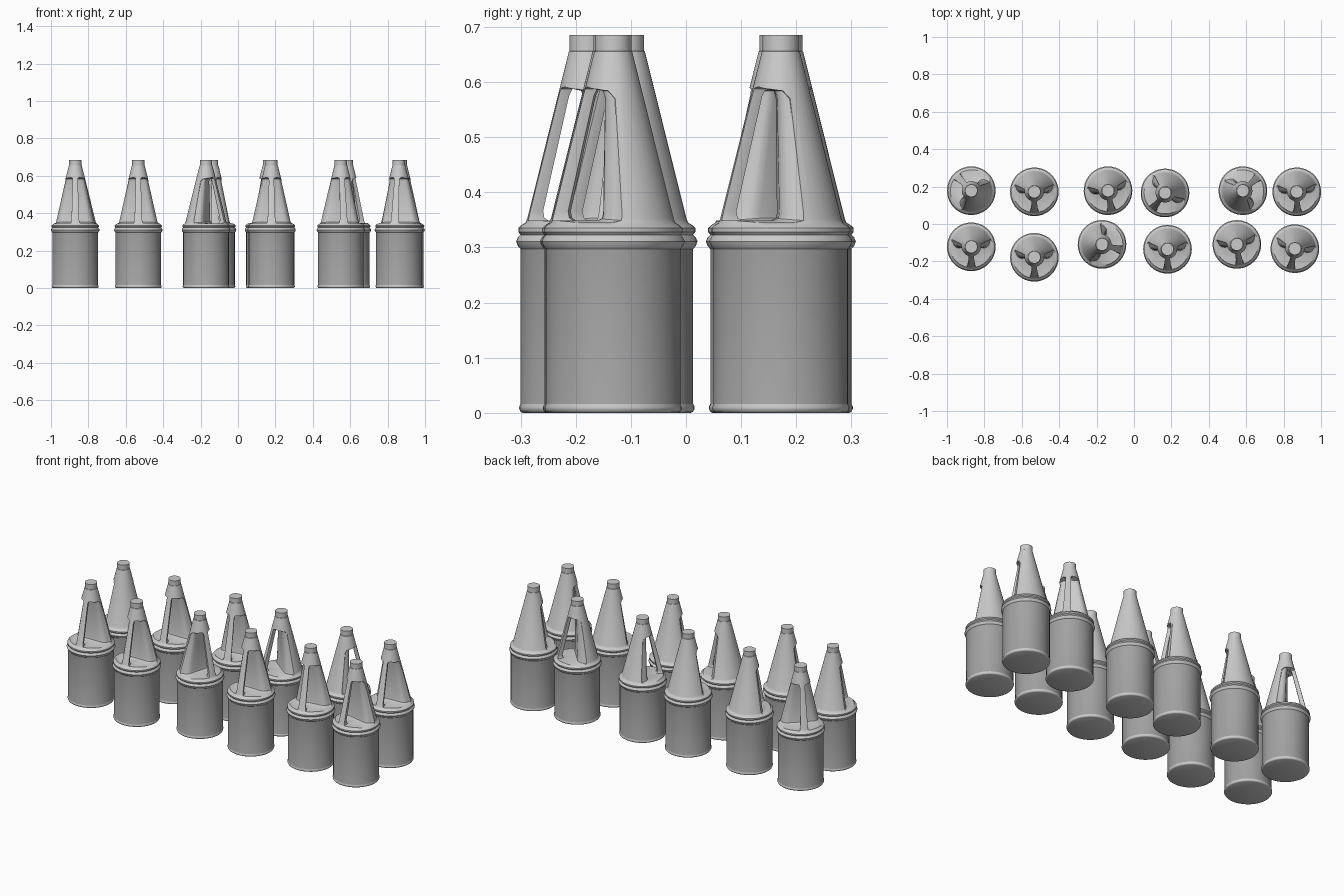
import bpy, bmesh, math

scene = bpy.context.scene
if "Cube" in bpy.data.objects:
    bpy.data.objects.remove(bpy.data.objects["Cube"])


def material(name, value):
    mat = bpy.data.materials.new(name)
    mat.use_nodes = True
    colour = (value, value, value, 1)
    mat.diffuse_color = colour
    mat.node_tree.nodes["Principled BSDF"].inputs["Base Color"].default_value = colour
    return mat


light_grey = material("light grey shell", 0.6)
mid_grey = material("mid grey sleeve", 0.36)


def add_object(name, bm):
    bmesh.ops.recalc_face_normals(bm, faces=bm.faces)
    mesh = bpy.data.meshes.new(name)
    bm.to_mesh(mesh)
    bm.free()
    obj = bpy.data.objects.new(name, mesh)
    scene.collection.objects.link(obj)
    return obj


def loft(rings):
    """Closed solid through equal-length rings of points."""
    bm = bmesh.new()
    loops = [[bm.verts.new(p) for p in ring] for ring in rings]
    for a, b in zip(loops, loops[1:]):
        for i in range(len(a)):
            j = (i + 1) % len(a)
            bm.faces.new((a[i], a[j], b[j], b[i]))
    bm.faces.new(loops[0])
    bm.faces.new(loops[-1])
    return bm


# Bottle outline: base lip, body, two beads, cone, neck (radius, height)
SLEEVE_LOW, SLEEVE_HIGH = 0.016, 0.297
outline = [(0.118, 0), (0.122, 0.002), (0.1245, 0.007), (0.1245, 0.011), (0.122, SLEEVE_LOW),
           (0.122, SLEEVE_HIGH), (0.127, 0.303), (0.130, 0.311), (0.127, 0.318),
           (0.122, 0.323), (0.126, 0.328), (0.126, 0.335), (0.121, 0.340),
           (0.113, 0.345), (0.110, 0.352), (0.0345, 0.655), (0.033, 0.656), (0.033, 0.685)]
SIDES = 40
turns = [2 * math.pi * i / SIDES for i in range(SIDES)]
blank = add_object("bottle_blank", loft(
    [[(r * math.cos(t), r * math.sin(t), z) for t in turns] for r, z in outline]))

# Handle opening, side outline: (y, z, forward flare, backward flare, downward flare)
opening = [(-0.072, 0.349, 1, 0, 1), (-0.015, 0.349, 0, 0.7, 1), (-0.007, 0.353, 0, 1, 1),
           (-0.005, 0.362, 0, 1, 0.5), (-0.008, 0.570, 0, 1, 0), (-0.012, 0.584, 0, 0.6, 0),
           (-0.020, 0.591, 0.3, 0, 0), (-0.028, 0.587, 0.7, 0, 0), (-0.034, 0.575, 1, 0, 0),
           (-0.081, 0.366, 1, 0, 0.5), (-0.079, 0.354, 1, 0, 1)]
# Rounded flare growing with distance from the middle: (x, taper, forward, backward, down)
half = [(0.012, 0.5, 0, 0, 0), (0.018, 0.5, 0.012, 0, 0), (0.029, 0.5, 0.055, 0, 0),
        (0.065, 1, 0.07, 0, 0), (0.080, 1, 0.075, 0.004, 0.001),
        (0.091, 1, 0.08, 0.013, 0.002), (0.098, 1, 0.085, 0.028, 0.003),
        (0.102, 1, 0.085, 0.043, 0.004), (0.150, 1, 0.09, 0.08, 0.005)]


def cutter_ring(side, x, taper, forward, backward, down):
    """The opening's outline at one distance, narrowing as the cone does."""
    ring = []
    for y, z, wf, wb, wd in opening:
        shrink = 1 - (z - 0.352) * 2.26
        ring.append((side * x * shrink ** taper,
                     y - forward * wf + backward * wb * shrink, z - down * wd))
    return ring


cutter = add_object("handle_cutter", loft(
    [cutter_ring(-1, *s) for s in reversed(half)] + [cutter_ring(1, *s) for s in half]))
cutter.hide_render = True

# Cut the opening and bake the result once
cut = blank.modifiers.new("handle opening", "BOOLEAN")
cut.operation = "DIFFERENCE"
cut.solver = "EXACT"
cut.object = cutter
graph = bpy.context.evaluated_depsgraph_get()
bottle = bpy.data.meshes.new_from_object(blank.evaluated_get(graph))
bottle.name = "handled_bottle"
for helper in (blank, cutter):
    bpy.data.objects.remove(helper)

# Only the sleeve round the body is darker
bottle.materials.clear()
bottle.materials.append(light_grey)
bottle.materials.append(mid_grey)
for face in bottle.polygons:
    face.material_index = int(SLEEVE_LOW < face.center.z < SLEEVE_HIGH)
bottle.shade_smooth()
bottle.set_sharp_from_angle(angle=math.radians(38))

# Two rows of bottles: x, y, direction the handle points in degrees
rows = {
    "back": [(-0.870, 0.178, 135), (-0.533, 0.172, -90), (-0.139, 0.178, -80),
             (0.166, 0.166, -128), (0.582, 0.178, 42), (0.870, 0.172, -88)],
    "front": [(-0.870, -0.122, -90), (-0.533, -0.178, -90), (-0.171, -0.109, -16),
              (0.179, -0.135, -90), (0.550, -0.109, -82), (0.860, -0.132, -102)],
}
for row, places in rows.items():
    for number, (x, y, heading) in enumerate(places, 1):
        obj = bpy.data.objects.new(f"{row}_bottle_{number}", bottle)
        obj.location = (x, y, 0)
        obj.rotation_euler.z = math.radians(heading + 90)
        scene.collection.objects.link(obj)
